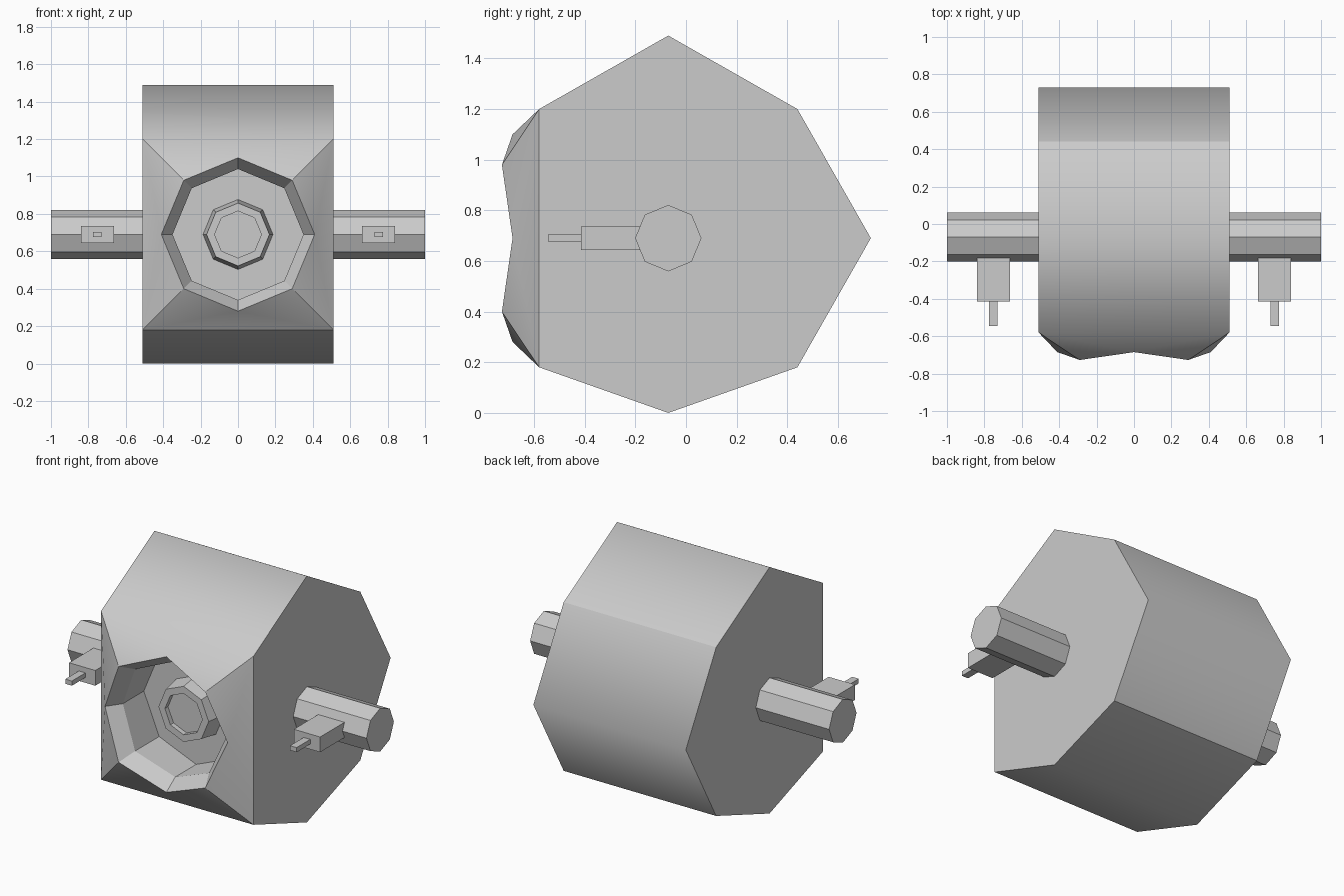
import bpy, bmesh, math

if "Cube" in bpy.data.objects:
    bpy.data.objects.remove(bpy.data.objects["Cube"])

CZ = 0.69   # height of the socket and arm axis
W = 0.51    # half width of the body


def finish(name, bm):
    bmesh.ops.recalc_face_normals(bm, faces=bm.faces[:])
    me = bpy.data.meshes.new(name)
    bm.to_mesh(me)
    bm.free()
    ob = bpy.data.objects.new(name, me)
    bpy.context.collection.objects.link(ob)
    return ob


def ring(bm, r, y_axis, y_diag=None):
    """Octagon around the socket axis; the diagonal corners may sit further forward."""
    if y_diag is None:
        y_diag = y_axis
    return [bm.verts.new((r * math.cos(i * math.pi / 4), y_diag if i % 2 else y_axis,
                          CZ + r * math.sin(i * math.pi / 4))) for i in range(8)]


def bridge(bm, a, b):
    n = len(a)
    for i in range(n):
        bm.faces.new((a[i], a[(i + 1) % n], b[(i + 1) % n], b[i]))


def box(name, lo, hi):
    bm = bmesh.new()
    bmesh.ops.create_cube(bm, size=1)
    for v in bm.verts:
        v.co = [(l + h) / 2 + c * (h - l) for l, h, c in zip(lo, hi, v.co)]
    return finish(name, bm)


# Body: extruded side profile (y, z), open at the front
profile = [(-0.58, 1.2), (-0.07, 1.49), (0.44, 1.2), (0.73, CZ),
           (0.44, 0.18), (-0.07, 0.0), (-0.58, 0.18)]
bm = bmesh.new()
right = [bm.verts.new((W, y, z)) for y, z in profile]
left = [bm.verts.new((-W, y, z)) for y, z in profile]
bm.faces.new(right)
bm.faces.new(left)
for i in range(6):
    bm.faces.new((right[i], right[i + 1], left[i + 1], left[i]))

# Front: square opening tapering to a scalloped octagonal rim
corners = [right[0], left[0], left[6], right[6]]
rim = ring(bm, 0.41, -0.685, -0.727)
for k in range(4):
    a, b = corners[k - 1], corners[k]
    o0, o1, o2 = rim[2 * k - 1], rim[2 * k], rim[2 * k + 1]
    bm.faces.new((a, b, o1))
    bm.faces.new((a, o1, o0))
    bm.faces.new((b, o2, o1))

# Socket: lip, straight wall, floor, then the raised lens collar
loops = [rim, ring(bm, 0.35, -0.60, -0.63), ring(bm, 0.35, -0.40),
         ring(bm, 0.187, -0.40), ring(bm, 0.168, -0.52),
         ring(bm, 0.125, -0.52), ring(bm, 0.125, -0.49)]
for a, b in zip(loops, loops[1:]):
    bridge(bm, a, b)
bm.faces.new(loops[-1])

# Smooth across the rounded profile, sharp elsewhere
bmesh.ops.recalc_face_normals(bm, faces=bm.faces[:])
for f in bm.faces:
    f.smooth = True
for e in bm.edges:
    e.smooth = e.calc_face_angle(0) < 0.5
for i in range(7):
    bm.edges.get((right[i], left[i])).smooth = i in (0, 1, 3, 5)
finish("body", bm)

# Arms with a side gun, on both sides
for s, side in ((1, "right"), (-1, "left")):
    bm = bmesh.new()
    ends = [[bm.verts.new((s * x, -0.07 + 0.131 * math.cos(i * math.pi / 4),
                           CZ + 0.131 * math.sin(i * math.pi / 4))) for i in range(8)]
            for x in (0.505, 1.0)]
    bridge(bm, *ends)
    for e in ends:
        bm.faces.new(e)
    finish(side + "_arm", bm)
    c = s * 0.752
    box(side + "_gun_block", (c - 0.088, -0.415, CZ - 0.046), (c + 0.088, -0.16, CZ + 0.046))
    box(side + "_gun_barrel", (c - 0.022, -0.545, CZ - 0.014), (c + 0.022, -0.41, CZ + 0.014))
